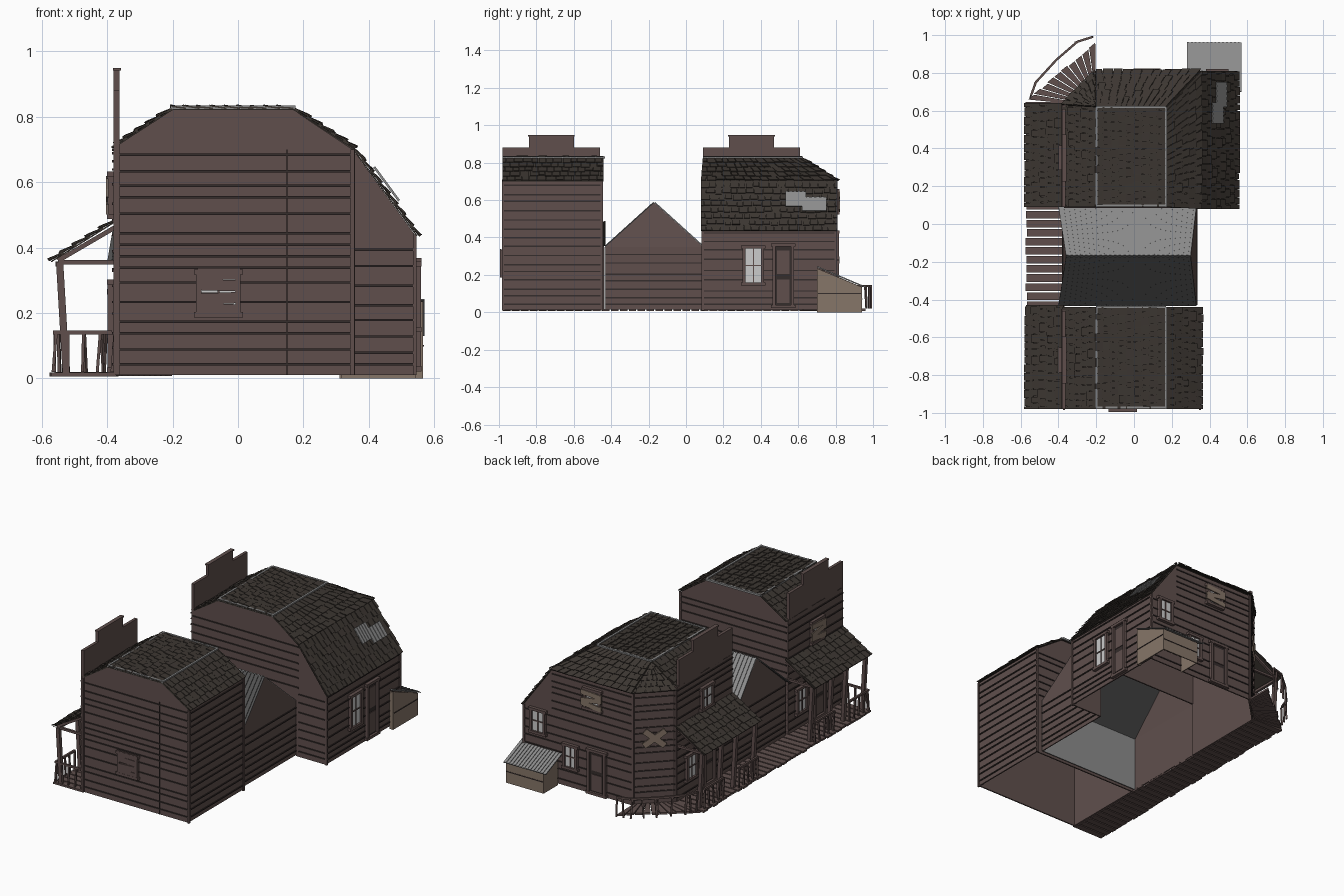
import bpy, bmesh, random
from mathutils import Vector as V, Matrix

if "Cube" in bpy.data.objects:
    bpy.data.objects.remove(bpy.data.objects["Cube"])
random.seed(4)
R = random.uniform
WALL, SEAM = (.115, .078, .073, 1), (.035, .026, .025, 1)
ROOF, TAN = (.045, .037, .031, 1), (.24, .18, .14, 1)
METAL, DARKMETAL, GLASS = (.26, .26, .26, 1), (.08, .08, .08, 1), (.55, .55, .53, 1)
mats = {}


class Part:
    def __init__(self, name, color):
        self.name, self.color, self.bm = name, color, bmesh.new()

    def solid(self, pts, off):
        # polygon extruded along an offset
        lo = [self.bm.verts.new(V(p)) for p in pts]
        hi = [self.bm.verts.new(V(p) + V(off)) for p in pts]
        n = len(lo)
        self.bm.faces.new(lo)
        self.bm.faces.new(hi[::-1])
        for i in range(n):
            self.bm.faces.new((lo[i], hi[i], hi[(i + 1) % n], lo[(i + 1) % n]))

    def box(self, c, size, rot=Matrix.Identity(3)):
        x, y, z = (s / 2 for s in size)
        pts = [V(c) + rot @ V(p) for p in ((-x, -y, -z), (x, -y, -z), (x, y, -z), (-x, y, -z))]
        self.solid(pts, rot @ V((0, 0, 2 * z)))

    def bar(self, p, q, w):
        d = V(q) - V(p)
        self.box((V(p) + V(q)) / 2, (w, w, d.length), d.to_track_quat('Z', 'Y').to_matrix())

    def tile(self, quad, u0=0, u1=1, v0=0, v1=1, h0=0, h1=0, t=.006):
        # thin slab on part of a quad (first edge is the low edge)
        a, b, c, d = (V(p) for p in quad)
        n = (b - a).cross(d - a).normalized()
        if n.z < 0:
            n = -n
        at = lambda u, v: a.lerp(b, u).lerp(d.lerp(c, u), v)
        self.solid([at(u0, v0) + n * h0, at(u1, v0) + n * h0, at(u1, v1) + n * h1, at(u0, v1) + n * h1], n * t)

    def shingles(self, quad, rows, cols):
        self.tile(quad, t=.004)
        for r in range(rows):
            k = 0 if r % 2 else -.5
            while k < cols:
                w = R(.75, 1.25)
                u0, u1 = max(0, k / cols), min(1, (k + w - .08) / cols)
                if u1 - u0 > .01:
                    lo = max(-.02, (r - R(.05, .3)) / rows)
                    self.tile(quad, u0, u1, lo, (r + 1) / rows, R(.006, .012), .003, .005)
                k += w

    def ribs(self, quad, n):
        self.tile(quad, t=.003)
        for i in range(n):
            self.tile(quad, i / n, (i + .5) / n, 0, 1, .003, .003, .004)

    def done(self):
        bmesh.ops.recalc_face_normals(self.bm, faces=self.bm.faces)
        me = bpy.data.meshes.new(self.name)
        self.bm.to_mesh(me)
        if self.color not in mats:
            mats[self.color] = bpy.data.materials.new("paint_%d" % len(mats))
            mats[self.color].diffuse_color = self.color
        me.materials.append(mats[self.color])
        bpy.context.collection.objects.link(bpy.data.objects.new(self.name, me))


walls, seams = Part("walls", WALL), Part("siding_seams", SEAM)
roof, trim = Part("shingle_roofs", ROOF), Part("roof_flashing", METAL)
frames, glass = Part("window_and_door_frames", WALL), Part("window_glass", GLASS)
doors, boards = Part("doors", SEAM), Part("window_boards", TAN)


def siding(p, q, z0, z1):
    # dark clapboard seams along a wall from p to q (outside is on the right of p->q)
    p, q = V((*p, 0)), V((*q, 0))
    d = q - p
    n = V((d.y, -d.x, 0)).normalized()
    z = z0 + .03
    while z < z1:
        seams.solid([p + V((0, 0, z)), q + V((0, 0, z)), q + V((0, 0, z + .007)), p + V((0, 0, z + .007))], n * .005)
        z += random.choice((.035, .045, .05, .06))


def basis(n):
    n = V((*n, 0)).normalized()
    return Matrix((V((-n.y, n.x, 0)), n, V((0, 0, 1)))).transposed()


def opening(c, n, w, h, kind="window", boarded=False):
    # framed window or door; local x across, y outward, z up
    m, c = basis(n), V(c)
    put = lambda part, x, y, z, s: part.box(c + m @ V((x, y, z)), s, m)
    for s in (-1, 1):
        put(frames, s * w / 2, .008, 0, (.016, .022, h))
        put(frames, 0, .008, s * h / 2, (w + .03, .024, .016))
    if kind == "window":
        put(glass, 0, .004, 0, (w, .008, h))
        put(frames, 0, .008, 0, (.006, .01, h))
        put(frames, 0, .008, 0, (w, .01, .006))
    else:
        put(doors, 0, .002, 0, (w, .008, h))
        for z in (-.25, .22):
            put(frames, 0, .006, z * h, (w * .65, .008, h * .38))
    if boarded:
        for z, a in ((-.28, .1), (0, -.15), (.3, .06)):
            boards.box(c + m @ V((0, .02, z * h)), (w + .04, .008, h * .24), m @ Matrix.Rotation(a, 3, 'Y'))


# front house walls
prof = [(-.37, .01), (.35, .01), (.35, .7), (.17, .82), (-.2, .82), (-.37, .71)]
for y, t in ((-.975, .008), (-.45, -.008)):
    walls.solid([(x, y, z) for x, z in prof], (0, t, 0))
walls.solid([(.35, -.975, .015), (.35, -.45, .015), (.35, -.45, .7), (.35, -.975, .7)], (-.008, 0, 0))
siding((-.37, -.975), (.35, -.975), .01, .69)
siding((.35, -.975), (.35, -.45), .01, .69)
siding((.35, -.45), (-.37, -.45), .36, .69)
seams.box((.15, -.977, .355), (.004, .006, .69))

# rear house walls, open towards the middle room
walls.solid([(x, .09, z) for x, z in ((.33, .01), (.54, .01), (.54, .44), (.35, .7), (.17, .82), (-.2, .82),
             (-.37, .71), (-.37, .35), (.33, .35))], (0, .008, 0))
walls.solid([(x, .8, z) for x, z in ((-.2, .01), (.54, .01), (.54, .44), (.35, .7), (-.2, .7))], (0, -.008, 0))
walls.solid([(.54, .09, .015), (.54, .8, .015), (.54, .8, .44), (.54, .09, .44)], (-.008, 0, 0))
walls.solid([(-.37, .63, .01), (-.2, .8, .01), (-.2, .8, .71), (-.37, .63, .71)], (.006, -.006, 0))
siding((.35, .09), (.54, .09), .01, .43)
siding((-.37, .09), (.35, .09), .4, .69)
siding((.54, .09), (.54, .8), .01, .43)
siding((.54, .8), (-.2, .8), .01, .43)
siding((.35, .8), (-.2, .8), .43, .69)
siding((-.2, .8), (-.37, .63), .01, .69)

# stepped false fronts on the porch side
for y, y1 in ((-.98, -.45), (.09, .63)):
    walls.solid([(-.38, a, b) for a, b in ((y, .01), (y1, .01), (y1, .72), (y + .52, .72), (y + .52, .88),
                (y + .38, .88), (y + .38, .945), (y + .14, .945), (y + .14, .88), (y, .88))], (.018, 0, 0))
    siding((-.38, y1), (-.38, y), .01, .7)
    frames.box((-.37, y + .26, .945), (.024, .25, .008))
    opening((-.38, y + .26, .56), (-1, 0), .1, .13, boarded=y < 0)
    opening((-.38, y + .24, .16), (-1, 0), .1, .27, "door")
    opening((-.38, y + .41, .19), (-1, 0), .09, .15)

# middle room
for x, xr, t in ((.33, .30, -.006), (-.375, -.36, .006)):
    walls.solid([(x, -.43, .015), (x, .09, .015), (x, .09, .35), (x, -.43, .35)], (t, 0, 0))
    walls.solid([(x, -.43, .35), (x, .09, .35), (xr, -.17, .585)], (t, 0, 0))
siding((.33, -.43), (.33, .09), .01, .35)
siding((-.375, .09), (-.375, -.43), .01, .35)
metal, dark = Part("metal_roofs", METAL), Part("middle_roof_front_slope", DARKMETAL)
metal.solid([(-.37, -.435, .015), (.33, -.435, .015), (.33, -.435, .35), (-.37, -.435, .35)], (0, .005, 0))
for part, y in ((dark, -.43), (metal, .09)):
    part.ribs([(-.4, y, .35), (.33, y, .35), (.3, -.17, .585), (-.36, -.17, .585)], 26)

# shingle roofs: front house, then rear house with hip and lean-to side
for y0, y1, yt in ((-.98, -.44, -.44), (.09, .63, .62)):
    roof.shingles([(-.37, y0, .71), (-.37, y1, .71), (-.2, yt, .82), (-.2, y0, .82)], 5, 13)
    roof.shingles([(-.2, y0, .82), (-.2, yt, .82), (.17, yt, .82), (.17, y0, .82)], 9, 13)
    roof.shingles([(-.57, y0, .355), (-.57, y1 + .01, .355), (-.37, y1 + .01, .48), (-.37, y0, .48)], 5, 13)
    for x in (-.2, .17):
        trim.box((x, (y0 + yt) / 2, .828), (.012, yt - y0, .012))
    for y in (y0 + .008, yt):
        trim.box((-.015, y, .828), (.37, .012, .012))
roof.shingles([(.355, -.98, .7), (.355, -.44, .7), (.17, -.44, .82), (.17, -.98, .82)], 5, 13)
roof.shingles([(.35, .08, .7), (.35, .81, .7), (.17, .62, .82), (.17, .09, .82)], 5, 15)
roof.shingles([(-.2, .81, .7), (.35, .81, .7), (.17, .62, .82), (-.2, .62, .82)], 5, 11)
roof.shingles([(-.38, .63, .7), (-.2, .81, .7), (-.2, .62, .82), (-.2, .62, .82)], 5, 5)
side = [(.545, .08, .435), (.545, .81, .435), (.35, .81, .7), (.35, .08, .7)]
roof.shingles(side, 8, 17)
for u0, u1, v0, v1 in ((.62, .77, .45, .75), (.74, .92, .36, .64)):
    metal.tile(side, u0, u1, v0, v1, .018, .018, .004)
    for i in range(5):
        u = u0 + (u1 - u0) * i / 5
        metal.tile(side, u, u + .015, v0, v1, .022, .022, .003)

# openings on the other walls
opening((-.06, -.975, .26), (0, -1), .12, .13)
for z, a in ((.32, 0), (.285, .03), (.245, -.04), (.212, .05)):
    frames.box((-.058, -.99, z), (.13, .008, .034), Matrix.Rotation(a, 3, 'Y'))
opening((.54, .36, .25), (1, 0), .1, .2)
opening((.54, .52, .195), (1, 0), .1, .33, "door")
opening((.44, .8, .36), (0, 1), .09, .14)
opening((.22, .8, .2), (0, 1), .08, .14)
opening((.04, .8, .15), (0, 1), .11, .26, "door")
opening((.07, .8, .59), (0, 1), .1, .12, boarded=True)
for a in (.7, -.6):
    boards.box((-.295, .725, .42), (.15, .008, .035), basis((-1, 1)) @ Matrix.Rotation(a, 3, 'Y'))

# corner trim
for x, y, h in ((-.37, -.978, .7), (.35, -.978, .69), (.352, -.45, .69), (.54, .09, .43), (.54, .8, .43), (-.2, .8, .69), (-.37, .63, .69)):
    frames.box((x, y, .01 + h / 2), (.012, .012, h))

# porch deck, with fanned planks around the cut corner
deck, posts = Part("porch_deck", WALL), Part("porch_posts_and_rails", WALL)
for i in range(34):
    y = -.98 + i * .048
    deck.box((-.47 + R(-.006, .006), y + .022, .012), (.2, .04, .012))
fan = [(-.57, .66, .008), (-.2, .96, .008), (-.2, .8, .008), (-.37, .64, .008)]
for i in range(10):
    deck.tile(fan, i / 10, (i + .86) / 10, R(-.05, .08), 1, t=.012)


def rail(p, q, n):
    p, q, up = V((*p, .02)), V((*q, .02)), V((0, 0, .12))
    posts.bar(p + up, q + up, .012)
    for i in range(n + 1):
        a = p.lerp(q, i / n)
        posts.bar(a, a + up + (q - p).normalized() * R(-.012, .012), .009)


# porch posts, beams and rails
for y0, y1 in ((-.965, -.45), (.105, .62)):
    for y in (y0, (y0 + y1) / 2 - .07, (y0 + y1) / 2 + .07, y1):
        posts.bar((-.525, y, .015), (-.545, y, .355), .022)
    for y in (y0, y1):
        posts.bar((-.55, y, .355), (-.37, y, .355), .014)
        posts.bar((-.55, y, .36), (-.37, y, .465), .014)
    posts.bar((-.55, y0, .35), (-.55, y1, .35), .016)
    rail((-.56, y0), (-.56, y0 + .18), 4)
    rail((-.56, y1 - .18), (-.56, y1), 4)
rail((-.565, -.968), (-.385, -.968), 4)
path = [(-.545, .68), (-.52, .75), (-.41, .87), (-.3, .965), (-.22, .99)]
for p, q in zip(path, path[1:]):
    rail(p, q, 2)

# small tan shed with a metal roof at the back right corner
shed = Part("back_shed_walls", TAN)
for x, t in ((.31, .006), (.565, -.006)):
    shed.solid([(x, .7 if x > .5 else .8, 0), (x, .94, 0), (x, .94, .135), (x, .7 if x > .5 else .8, .235 if x > .5 else .195)], (t, 0, 0))
shed.box((.4375, .937, .0675), (.255, .006, .135))
shed.box((.553, .703, .115), (.024, .006, .23))
seams.box((.567, .82, .1), (.003, .23, .005))
seams.box((.4375, .941, .07), (.25, .003, .005))
metal.ribs([(.28, .96, .13), (.57, .96, .13), (.57, .7, .24), (.28, .7, .24)], 14)

for part in (walls, seams, roof, trim, frames, glass, doors, boards, metal, dark, deck, posts, shed):
    part.done()

for m in bpy.data.materials:
    if m.users and not m.is_grease_pencil:
        m.use_nodes = True
        m.node_tree.nodes["Principled BSDF"].inputs["Base Color"].default_value = m.diffuse_color
